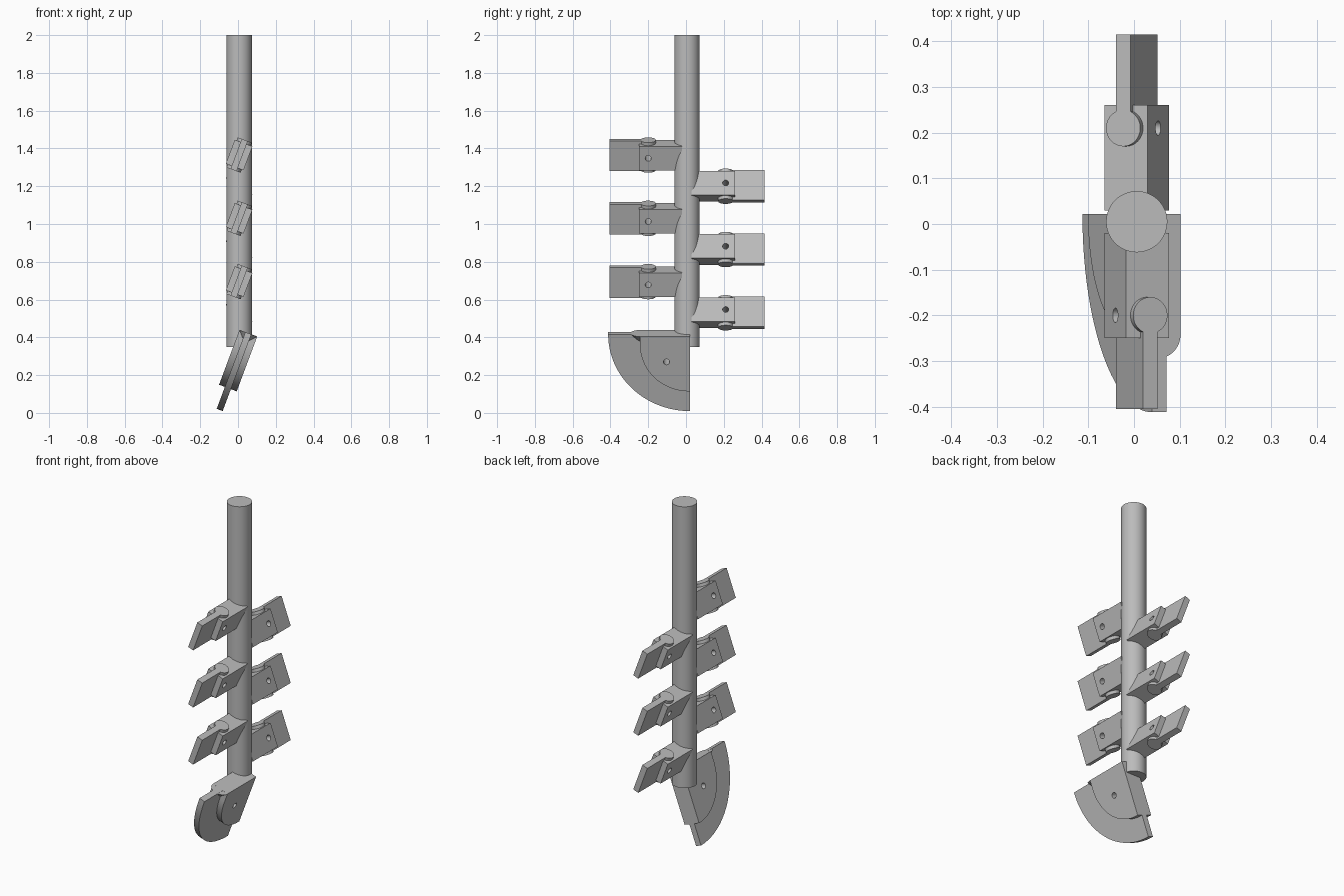
import bpy, bmesh, math
from mathutils import Matrix, Vector

cube = bpy.data.objects.get("Cube")
if cube:
    bpy.data.objects.remove(cube)

CENTRE = Vector((0.006, 0.005, 0))
TILT = Matrix.Rotation(math.radians(20.5), 4, 'Y')

steel = bpy.data.materials.new("plain_grey_steel")
steel.use_nodes = True
GREY = (0.5, 0.5, 0.5, 1)
steel.diffuse_color = GREY
steel.node_tree.nodes["Principled BSDF"].inputs["Base Color"].default_value = GREY


def finish(name, bm, matrix):
    """Turn a bmesh into a smooth-by-angle object at the given transform."""
    bmesh.ops.recalc_face_normals(bm, faces=bm.faces)
    mesh = bpy.data.meshes.new(name)
    bm.to_mesh(mesh)
    bm.free()
    mesh.materials.append(steel)
    obj = bpy.data.objects.new(name, mesh)
    bpy.context.collection.objects.link(obj)
    obj.matrix_world = matrix
    return obj


def smooth(obj):
    bpy.ops.object.select_all(action='DESELECT')
    obj.select_set(True)
    bpy.context.view_layer.objects.active = obj
    bpy.ops.object.shade_smooth_by_angle(angle=math.radians(30))


def prism(name, points, axis, depth, matrix):
    """Extrude a closed outline symmetrically along the given axis."""
    bm = bmesh.new()
    half = Vector(axis) * depth / 2
    face = bm.faces.new([bm.verts.new(Vector(p) - half) for p in points])
    out = bmesh.ops.extrude_face_region(bm, geom=[face])
    verts = [v for v in out["geom"] if isinstance(v, bmesh.types.BMVert)]
    bmesh.ops.translate(bm, verts=verts, vec=half * 2)
    return finish(name, bm, matrix)


def cone(name, r_low, r_high, depth, matrix, segments=48):
    bm = bmesh.new()
    bmesh.ops.create_cone(bm, cap_ends=True, segments=segments,
                          radius1=r_low, radius2=r_high, depth=depth)
    return finish(name, bm, matrix)


def drill(objects, spot, matrix):
    """Bore the pin hole through the thickness of each part."""
    cutter = cone("pin_hole_cutter", 0.016, 0.016, 0.3,
                  matrix @ Matrix.Translation(spot) @ Matrix.Rotation(math.pi / 2, 4, 'Y'), 24)
    cutter.hide_render = True
    for obj in objects:
        bpy.context.view_layer.objects.active = obj
        mod = obj.modifiers.new("pin_hole", 'BOOLEAN')
        mod.object = cutter
        mod.solver = 'EXACT'
        bpy.ops.object.modifier_apply(modifier=mod.name)
    bpy.data.objects.remove(cutter)


def paddle(label, z, turn):
    """Tilted holder with a keyhole-shaped blade slid into it."""
    matrix = Matrix.Translation(CENTRE + Vector((0, 0, z))) @ Matrix.Rotation(turn, 4, 'Z') @ TILT
    outline = [(-0.05, -0.025, 0), (0.05, -0.025, 0), (0.05, -0.255, 0), (-0.05, -0.255, 0)]
    holder = prism(label + "_holder", outline, (0, 0, 1), 0.135, matrix)
    half, radius, pivot, tip = 0.017, 0.04, -0.205, -0.41
    gap = math.asin(half / radius)
    keyhole = [(half, tip, 0), (-half, tip, 0)]
    for i in range(37):
        a = -math.pi / 2 - gap - i * (2 * math.pi - 2 * gap) / 36
        keyhole.append((radius * math.cos(a), pivot + radius * math.sin(a), 0))
    blade = prism(label + "_blade", keyhole, (0, 0, 1), 0.17, matrix)
    drill([holder, blade], (0, pivot, 0), matrix)
    smooth(holder)
    smooth(blade)


def arc(y, z, radius, count=40):
    """Quarter arc from the front round to the bottom."""
    angles = [math.pi / 2 * i / count for i in range(count + 1)]
    return [(0, y - radius * math.cos(a), z - radius * math.sin(a)) for a in angles]


# Central shaft
smooth(cone("shaft", 0.067, 0.067, 1.65,
            Matrix.Translation(CENTRE + Vector((0, 0, 1.175))), 64))

# Alternating front and back paddles
for i in range(3):
    paddle(f"front_paddle_{i + 1}", 0.695 + 0.335 * i, 0)
    paddle(f"back_paddle_{i + 1}", 0.53 + 0.335 * i, math.pi)

# Quarter-round tip holder and cutting blade
tip = Matrix.Translation((0.055, 0.022, 0.422)) @ TILT
tip_holder = prism("tip_holder", [(0, 0, 0), (0, -0.265, 0)] + arc(-0.005, -0.05, 0.26)
                   + [(0, 0, -0.31)], (1, 0, 0), 0.1, tip)
tip_blade = prism("tip_blade", [(0, 0, 0)] + arc(0, 0, 0.434), (1, 0, 0), 0.034, tip)
drill([tip_holder, tip_blade], (0, -0.125, -0.144), tip)
tip_knob = cone("tip_knob", 0.005, 0.05, 0.05,
                tip @ Matrix.Translation((0, -0.265, -0.0255)))
for part in (tip_holder, tip_blade, tip_knob):
    smooth(part)
